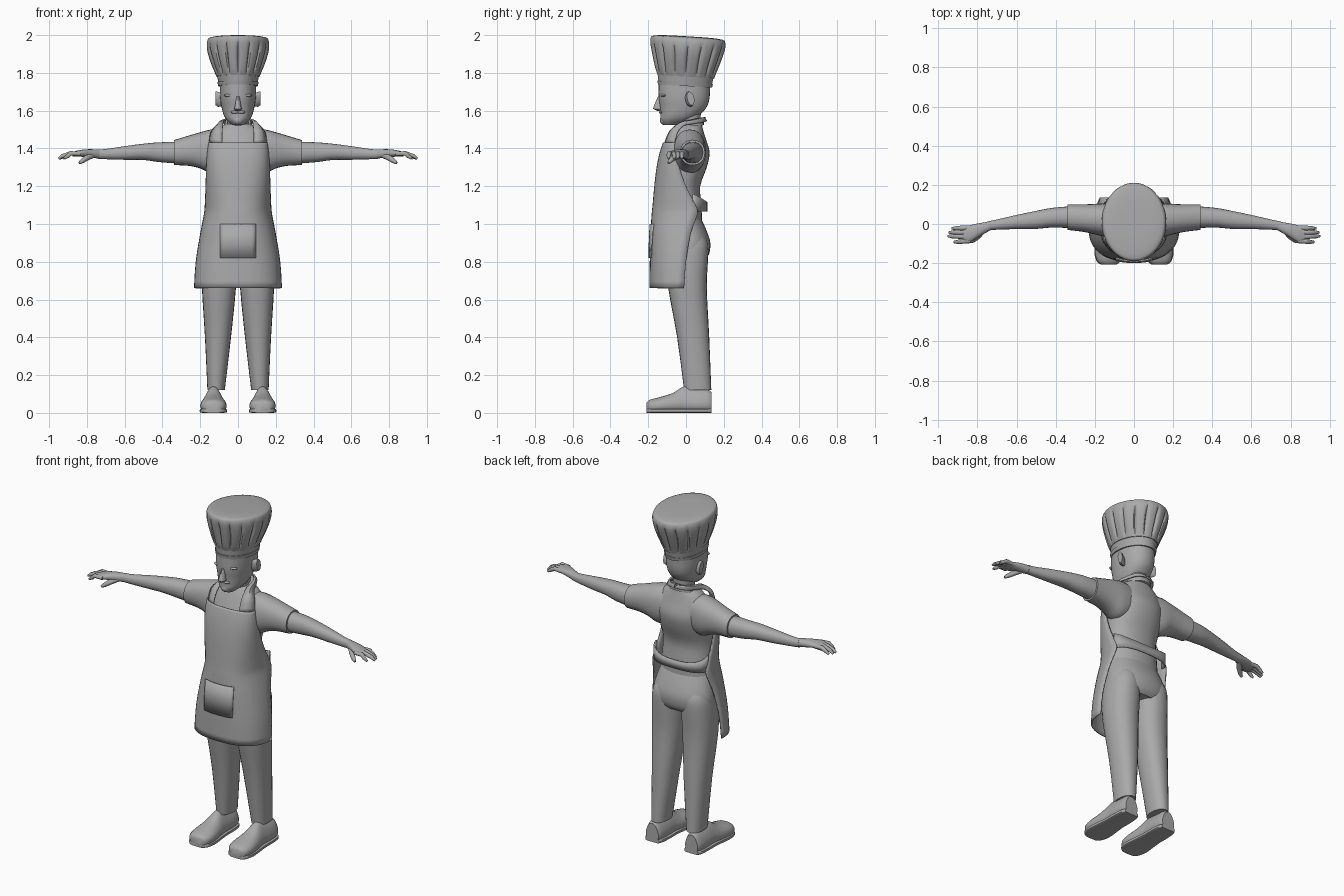
import bpy, bmesh, math
from mathutils import Vector

if "Cube" in bpy.data.objects:
    bpy.data.objects.remove(bpy.data.objects["Cube"])

grey = bpy.data.materials.new("plain_grey")
grey.diffuse_color = (0.4, 0.4, 0.4, 1)
grey.use_nodes = True
grey.node_tree.nodes["Principled BSDF"].inputs["Base Color"].default_value = grey.diffuse_color


def finish(name, bm, mirror=False, thick=0.0, angle=40):
    """Turn a bmesh into a shaded object, optionally thickened and mirrored."""
    bmesh.ops.recalc_face_normals(bm, faces=bm.faces)
    me = bpy.data.meshes.new(name)
    bm.to_mesh(me)
    bm.free()
    ob = bpy.data.objects.new(name, me)
    bpy.context.collection.objects.link(ob)
    me.materials.append(grey)
    bpy.ops.object.select_all(action='DESELECT')
    ob.select_set(True)
    bpy.context.view_layer.objects.active = ob
    bpy.ops.object.shade_smooth_by_angle(angle=math.radians(angle))
    if thick:
        m = ob.modifiers.new("thickness", 'SOLIDIFY')
        m.thickness, m.offset = thick, 0
    if mirror:
        ob.modifiers.new("mirror", 'MIRROR').use_mirror_merge = False
    return ob


def spow(v, p):
    return math.copysign(abs(v) ** p, v)


def loft(name, rings, n=24, p=0.9, pleats=0, shape=None, **kw):
    """Skin rings of (centre, u, v, pleat depth); ends are capped."""
    bm = bmesh.new()
    loops = []
    for c, u, v, d in rings:
        loop = []
        for i in range(n):
            a = 2 * math.pi * i / n
            k = 1 - d * (1 - abs(math.sin(pleats * a / 2))) ** 3
            q = Vector(c) + k * (Vector(u) * spow(math.cos(a), p) + Vector(v) * spow(math.sin(a), p))
            loop.append(bm.verts.new(shape(q) if shape else q))
        loops.append(loop)
    for A, B in zip(loops, loops[1:]):
        for i in range(n):
            bm.faces.new((A[i], A[(i + 1) % n], B[(i + 1) % n], B[i]))
    bm.faces.new(loops[0])
    bm.faces.new(loops[-1])
    return finish(name, bm, **kw)


def smooth_rows(rows, k=3):
    """Catmull-Rom refinement of rows of numbers."""
    out = []
    for i in range(len(rows) - 1):
        a, b, c, d = (rows[max(i - 1, 0)], rows[i], rows[i + 1], rows[min(i + 2, len(rows) - 1)])
        for j in range(k):
            t = j / k
            out.append([0.5 * (2 * q + (r - o) * t + (2 * o - 5 * q + 4 * r - s) * t * t
                               + (3 * q - o - 3 * r + s) * t ** 3) for o, q, r, s in zip(a, b, c, d)])
    return out + [list(rows[-1])]


def upright(name, rows, **kw):      # rows: z, cx, cy, rx, ry
    return loft(name, [((x, y, z), (rx, 0, 0), (0, ry, 0), 0) for z, x, y, rx, ry in smooth_rows(rows)], **kw)


def sideways(name, rows, **kw):     # rows: x, cy, cz, ry, rz
    return loft(name, [((x, y, z), (0, ry, 0), (0, 0, rz), 0) for x, y, z, ry, rz in smooth_rows(rows)],
                mirror=True, **kw)


def tube(name, pts, radii, **kw):
    rings = []
    P = [Vector(q) for q in pts]
    for i, (q, r) in enumerate(zip(P, radii)):
        d = (P[min(i + 1, len(P) - 1)] - P[max(i - 1, 0)]).normalized()
        u = d.cross(Vector((0, 0, 1))).normalized()
        rings.append((q, u * r, d.cross(u) * r, 0))
    return loft(name, rings, n=10, p=1, **kw)


def ball(name, c, r, mirror=False):
    bm = bmesh.new()
    bmesh.ops.create_uvsphere(bm, u_segments=16, v_segments=10, radius=1)
    for v in bm.verts:
        v.co = Vector(c) + Vector((v.co.x * r[0], v.co.y * r[1], v.co.z * r[2]))
    return finish(name, bm, mirror)


def sheet(name, rows, thick=0.008, mirror=False):
    bm = bmesh.new()
    vs = [[bm.verts.new(q) for q in row] for row in rows]
    for A, B in zip(vs, vs[1:]):
        for i in range(len(A) - 1):
            bm.faces.new((A[i], A[i + 1], B[i + 1], B[i]))
    return finish(name, bm, mirror, thick)


# Trousers
upright("trouser_seat", [(.81, 0, .005, .17, .095), (.84, 0, .007, .185, .115), (.9, 0, .012, .184, .117),
                         (.96, 0, .003, .172, .108), (1.03, 0, -.02, .155, .1)], n=32)
upright("trouser_leg", [(.12, .116, .062, .046, .072), (.4, .106, .038, .069, .085), (.66, .101, .008, .09, .102),
                        (.8, .098, .006, .093, .11), (.9, .095, .008, .085, .108), (.96, .09, .0, .06, .08)],
        mirror=True)

# Shoes: sections along y, narrowing upwards, on a thin sole
def shoe_taper(q):
    w = 1 - 0.55 * max(0, (q.z - .05) / .09)
    return Vector((.13 + (q.x - .13) * w, q.y, q.z))

shoe = smooth_rows([(-.208, .035, .055), (-.19, .058, .07), (-.14, .07, .083), (-.07, .064, .105),
                    (-.01, .058, .14), (.05, .058, .128), (.11, .053, .125), (.135, .042, .11)])
loft("shoe", [((.13, y, h / 2), (w, 0, 0), (0, 0, h / 2), 0) for y, w, h in shoe],
     p=.75, shape=shoe_taper, mirror=True)
loft("shoe_sole", [((.13, y, .011), (w + .003, 0, 0), (0, 0, .011), 0) for y, w, h in shoe], p=.35, mirror=True)

# Shirt: body, sleeves, collar
upright("shirt_body", [(.99, 0, -.02, .16, .105), (1.1, 0, -.03, .155, .112), (1.2, 0, -.035, .155, .11),
                       (1.3, 0, -.01, .158, .12), (1.38, 0, .01, .158, .115), (1.45, 0, .015, .15, .09),
                       (1.5, 0, .02, .115, .07), (1.53, 0, .025, .065, .058)], n=32)
sideways("shirt_sleeve", [(.06, .02, 1.395, .075, .1), (.14, .02, 1.385, .085, .115), (.2, .025, 1.39, .078, .096),
                          (.26, .03, 1.388, .07, .08), (.34, .035, 1.378, .065, .066)])
loft("collar", [((0, y, z), (rx, 0, 0), (0, ry, s), 0) for y, z, rx, ry, s in
                ((.02, 1.495, .085, .075, .03), (.025, 1.525, .076, .07, .03), (.03, 1.54, .068, .064, .025))], p=1)

# Arms and hands
sideways("forearm", [(.32, .035, 1.378, .056, .058), (.42, .032, 1.38, .05, .052), (.5, .021, 1.382, .046, .043),
                     (.6, .01, 1.376, .036, .036), (.7, -.003, 1.37, .026, .027), (.75, -.01, 1.37, .023, .024)])
sideways("palm", [(.73, -.008, 1.37, .022, .024), (.79, -.03, 1.374, .034, .022), (.84, -.05, 1.374, .043, .017),
                  (.875, -.055, 1.37, .038, .012)])
for i, (y0, y1, tip) in enumerate([(-.02, -.022, .93), (-.043, -.043, .945), (-.066, -.062, .95), (-.086, -.092, .92)]):
    tube(f"finger_{i + 1}", [(.835, y0, 1.372), (.885, (y0 + y1) / 2, 1.374), (tip - .02, y1, 1.36),
                             (tip, y1, 1.346)], [.012, .0125, .011, .006], mirror=True)
tube("thumb", [(.77, -.03, 1.365), (.8, -.065, 1.35), (.825, -.085, 1.333), (.84, -.092, 1.322)],
     [.016, .015, .012, .007], mirror=True)

# Neck, head and face
upright("neck", [(1.46, 0, .03, .056, .055), (1.53, 0, .018, .056, .058), (1.6, 0, .015, .06, .065)])
upright("head", [(1.525, 0, -.08, .032, .038), (1.55, 0, -.05, .06, .085), (1.58, 0, -.03, .077, .105),
                 (1.62, 0, -.014, .087, .124), (1.67, 0, -.01, .095, .135), (1.75, 0, -.008, .096, .137)], n=32)
loft("nose", [((0, y, z), (w, 0, 0), (0, d, 0), 0) for z, y, w, d in
              ((1.598, -.138, .012, .012), (1.61, -.148, .021, .027), (1.625, -.146, .016, .024),
               (1.675, -.135, .009, .014))], n=12, p=1)
ball("goatee", (0, -.113, 1.55), (.03, .026, .026))
ball("moustache", (.016, -.132, 1.592), (.022, .012, .008), True)
ball("brow", (.043, -.117, 1.681), (.032, .018, .009), True)
ball("eye", (.04, -.117, 1.658), (.015, .009, .008), True)
loft("ear", [((x, y, z), (0, ry, .004), (0, -.008, rz), 0) for x, y, z, ry, rz in
             ((.08, .01, 1.655, .014, .03), (.105, .018, 1.66, .02, .04), (.12, .025, 1.665, .018, .036))],
     n=16, p=1, mirror=True)

# Hat: band, lower rim and pleated crown, tilted slightly backwards
def tilt(q):
    return Vector((q.x, q.y, q.z - .06 * q.y))

def hat_part(name, rows, **kw):     # rows: z, cy, rx, ry, pleat depth
    return loft(name, [((0, y, z), (rx, 0, 0), (0, ry, 0), d) for z, y, rx, ry, d in rows],
                n=128, p=1, shape=tilt, **kw)

hat_part("hat_rim", [(1.73, -.005, .105, .143, 0), (1.75, -.005, .109, .147, 0)])
hat_part("hat_band", [(1.748, -.004, .104, .142, 0), (1.79, -.002, .112, .149, 0)])
crown = smooth_rows([(1.78, 0, .114, .15, .0), (1.81, 0, .127, .162, .06), (1.86, .004, .147, .178, .09),
                     (1.91, .008, .162, .192, .08), (1.95, .01, .166, .2, .03), (1.975, .01, .161, .197, 0),
                     (1.987, .01, .148, .182, 0), (1.993, .01, .1, .12, 0), (1.994, .01, .01, .01, 0)])
hat_part("hat_crown", crown, pleats=16)

# Apron: half-wrapped rows of z, half width, front y, edge y
APRON = [(.66, .229, -.19, -.01), (.8, .22, -.188, .0), (.95, .196, -.184, .025), (1.05, .177, -.178, .06),
         (1.1, .172, -.173, .05), (1.2, .168, -.164, .0), (1.3, .165, -.152, -.035), (1.38, .16, -.135, -.05),
         (1.43, .152, -.118, -.055)]
apron = []
for z, w, f, e in smooth_rows(APRON):
    angles = [math.pi * (i / 24 - .5) for i in range(25)]
    apron.append([(w * spow(math.sin(a), .8), e - (e - f) * abs(math.cos(a)) ** .8, z) for a in angles])
sheet("apron", apron)

# Pocket follows the apron curve
pocket = []
for z, w, f, e in [(.82, .218, -.195, .003), (.91, .204, -.193, .015), (1.0, .187, -.189, .04)]:
    xs = [-.093 + .186 * i / 10 for i in range(11)]
    pocket.append([(x, e - (e - f) * (1 - (abs(x) / w) ** 2.5) ** .4, z) for x in xs])
sheet("apron_pocket", pocket)

# Neck straps: inner and outer edges, joining behind the neck
inner = [(.085, -.113, 1.425), (.083, -.085, 1.49), (.078, -.03, 1.535), (.072, .035, 1.55), (.045, .085, 1.562), (0, .102, 1.565)]
outer = [(.152, -.06, 1.425), (.142, -.045, 1.485), (.112, -.01, 1.522), (.09, .04, 1.53), (.055, .094, 1.54), (0, .11, 1.545)]
strap = []
for a, b in zip(smooth_rows(inner), smooth_rows(outer)):
    mid = (Vector(a) + Vector(b)) / 2 + Vector((.006, -.008, .006))
    strap.append([a, mid, b])
sheet("apron_strap", strap, mirror=True)

# Waist tie round the back
tie = [[], []]
for i in range(21):
    a = math.pi * i / 20
    s = math.sin(a)
    for row, z in zip(tie, (1.065, 1.16 - .045 * s)):
        row.append((.171 * spow(math.cos(a), .8), .035 + .075 * s ** .8, z))
sheet("waist_tie", tie)
